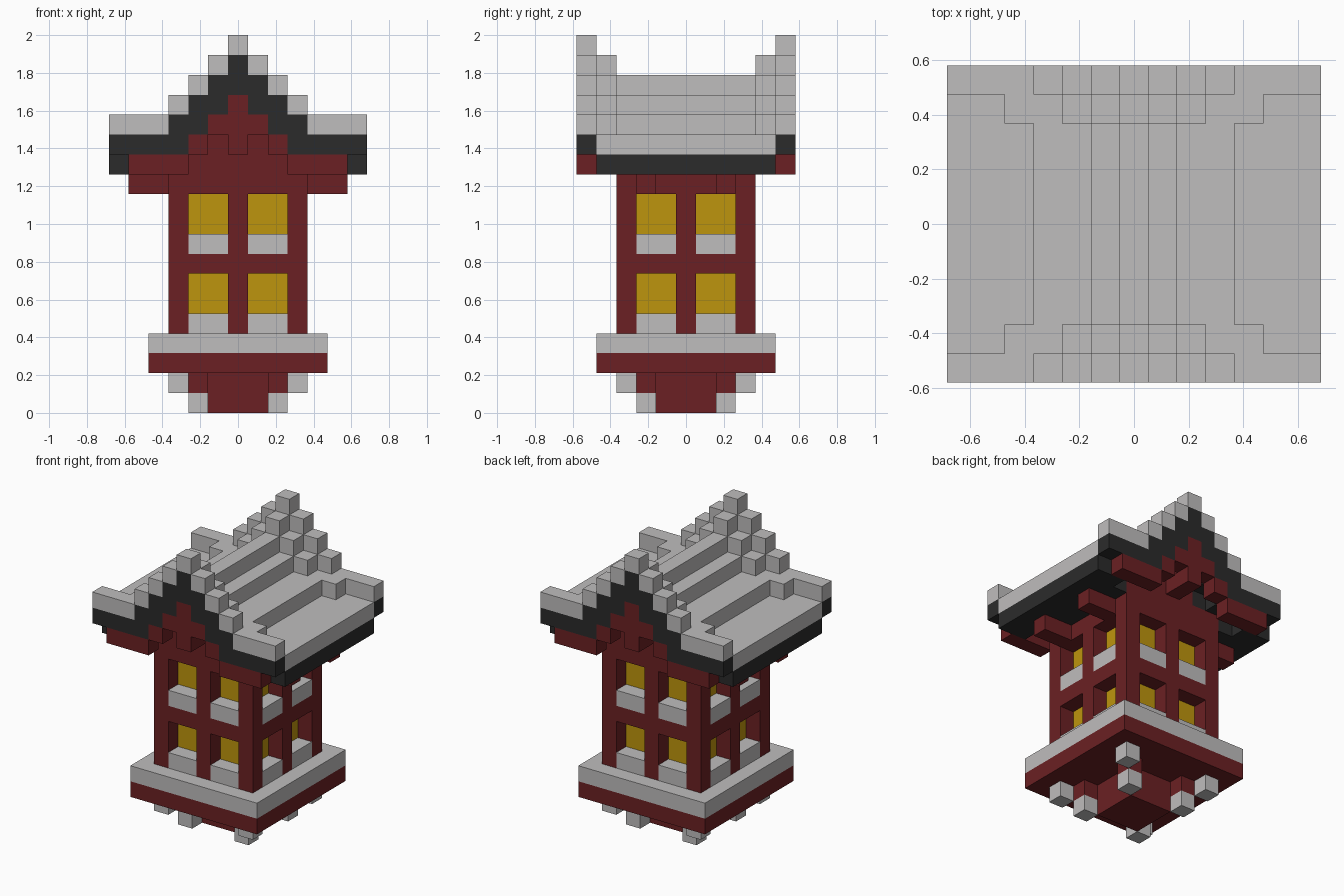
import bpy
import bmesh

cube = bpy.data.objects.get("Cube")
if cube:
    bpy.data.objects.remove(cube, do_unlink=True)

U = 2 / 19  # size of one block


def material(name, rgb):
    mat = bpy.data.materials.new(name)
    mat.use_nodes = True
    mat.diffuse_color = (*rgb, 1)
    bsdf = mat.node_tree.nodes["Principled BSDF"]
    bsdf.inputs["Base Color"].default_value = (*rgb, 1)
    bsdf.inputs["Roughness"].default_value = 0.9
    return mat


RED = material("dark red", (0.147, 0.0144, 0.0168))
STONE = material("pale grey", (0.52, 0.51, 0.51))
SLATE = material("charcoal", (0.024, 0.024, 0.024))
GLASS = material("amber", (0.515, 0.301, 0.004))


def blocks(name, mat, boxes):
    """One object from boxes (x0, x1, y0, y1, z0, z1), measured in blocks."""
    bm = bmesh.new()
    for x0, x1, y0, y1, z0, z1 in boxes:
        x0, x1 = sorted((x0, x1))
        y0, y1 = sorted((y0, y1))
        verts = bmesh.ops.create_cube(bm, size=1)["verts"]
        for v in verts:
            v.co.x = (x1 if v.co.x > 0 else x0) * U
            v.co.y = (y1 if v.co.y > 0 else y0) * U
            v.co.z = (z1 if v.co.z > 0 else z0) * U
    mesh = bpy.data.meshes.new(name)
    bm.to_mesh(mesh)
    bm.free()
    mesh.materials.append(mat)
    obj = bpy.data.objects.new(name, mesh)
    bpy.context.collection.objects.link(obj)
    return obj


def centred(r, z0, z1):
    return (-r, r, -r, r, z0, z1)


def corners(a, b, z0, z1):
    """Four square blocks, one in each corner."""
    return [(sx * a, sx * b, sy * a, sy * b, z0, z1)
            for sx in (-1, 1) for sy in (-1, 1)]


def sides(a, b, d0, d1, z0, z1):
    """A block from a to b along each of the four walls, at depth d0 to d1."""
    out = []
    for s in (-1, 1):
        out.append((a, b, s * d0, s * d1, z0, z1))
        out.append((s * d0, s * d1, a, b, z0, z1))
    return out


# Foot: core with stepped corner brackets
blocks("foot_core", RED, [centred(1.5, 0, 2)])
blocks("foot_brackets", RED, corners(1.5, 2.5, 1, 2))
blocks("foot_studs", STONE, corners(1.5, 2.5, 0, 1) + corners(2.5, 3.5, 1, 2))

# Floor slabs
blocks("floor_base", RED, [centred(4.5, 2, 3)])
blocks("floor_ledge", STONE, [centred(4.5, 3, 4)])

# Lit core behind the window frames
blocks("window_glass", GLASS, [centred(2.5, 4, 12)])

# Wall frame: corner posts, centre mullions and cross bands
blocks("corner_posts", RED, corners(2.5, 3.5, 4, 12))
blocks("mullions", RED, sides(-0.5, 0.5, 2.5, 3.5, 4, 12))
bands, sills = [], []
for a in (-2.5, 0.5):
    for z in (7, 11):
        bands += sides(a, a + 2, 2.5, 3.5, z, z + 1)
    for z in (4, 8):
        sills += sides(a, a + 2, 2.5, 3.5, z, z + 1)
blocks("wall_bands", RED, bands)
blocks("window_sills", STONE, sills)

# Stepped gable walls under the roof
blocks("gable_walls", RED, [(-r, r, -3.5, 3.5, z, z + 1)
                            for r, z in ((3.5, 12), (1.5, 13), (0.5, 14))])

# Brackets under the eaves
blocks("eave_brackets", RED, [(sx * 3.5, sx * 5.5, sy * 1.5, sy * 2.5, 11, 12)
                              for sx in (-1, 1) for sy in (-1, 1)])

# Roof courses: (y start, y end, columns of x0, x1, dark bottom, dark top, pale top)
INNER = (0, 3.5, [(0, 0.5, 15, 16, 17), (0.5, 1.5, 14, 15, 16),
                  (1.5, 3.5, 13, 14, 15), (3.5, 6.5, 12, 13, 14)])
MIDDLE = (3.5, 4.5, [(0, 0.5, 16, 17, 18), (0.5, 1.5, 15, 16, 17),
                     (1.5, 2.5, 14, 15, 16), (2.5, 4.5, 13, 14, 15),
                     (4.5, 6.5, 12, 13, 14)])
OUTER = (4.5, 5.5, [(0, 0.5, 16, 18, 19), (0.5, 1.5, 15, 17, 18),
                    (1.5, 2.5, 14, 16, 17), (2.5, 3.5, 13, 15, 16),
                    (3.5, 6.5, 13, 14, 15)])
for label, (y0, y1, columns) in (("main", INNER), ("inner_verge", MIDDLE),
                                 ("outer_verge", OUTER)):
    dark, pale = [], []
    for x0, x1, d0, d1, top in columns:
        # The ridge column spans both sides at once
        spans = [(-x1, x1)] if x0 == 0 else [(x0, x1), (-x1, -x0)]
        ends = [(-y1, y1)] if y0 == 0 else [(y0, y1), (-y1, -y0)]
        for xa, xb in spans:
            for ya, yb in ends:
                dark.append((xa, xb, ya, yb, d0, d1))
                pale.append((xa, xb, ya, yb, d1, top))
    blocks(label + "_roof_lining", SLATE, dark)
    blocks(label + "_roof_tiles", STONE, pale)

# Red trim stepping up beneath each gable, with a hanging centre post
trim, posts = [], []
for sy in (-1, 1):
    for sx in (-1, 1):
        for x0, x1, z in ((2.5, 5.5, 12), (1.5, 2.5, 13), (0.5, 1.5, 14)):
            trim.append((sx * x0, sx * x1, sy * 4.5, sy * 5.5, z, z + 1))
    posts.append((-0.5, 0.5, sy * 4.5, sy * 5.5, 13, 16))
    posts.append((-0.5, 0.5, sy * 3.5, sy * 4.5, 13, 14))
blocks("gable_trim", RED, trim)
blocks("gable_posts", RED, posts)
